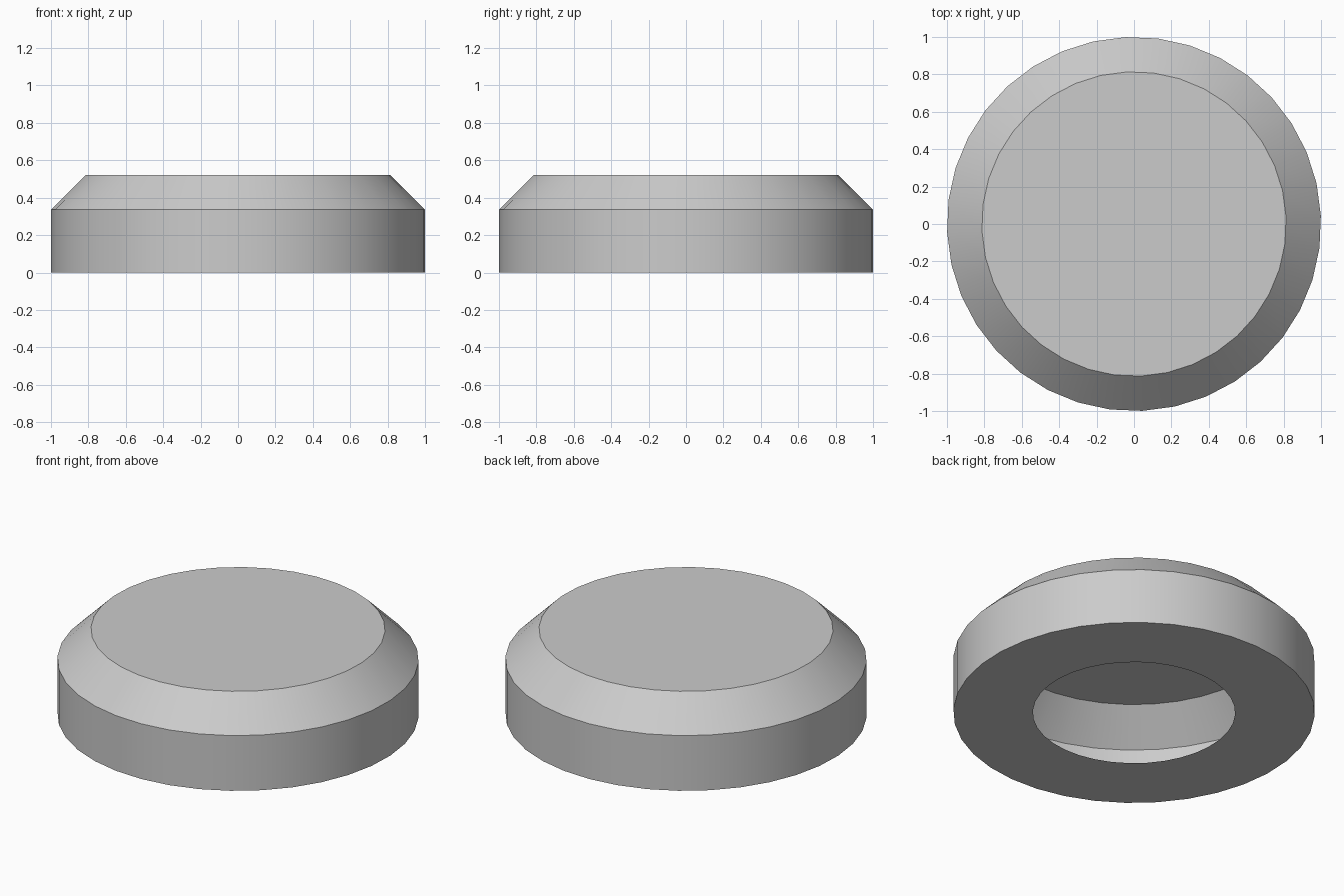
import bpy, bmesh
from math import cos, sin, tau, radians

if "Cube" in bpy.data.objects:
    bpy.data.objects.remove(bpy.data.objects["Cube"])

SIDES = 36
PHASE = radians(2.6)
# radius, height: hole rim, base edge, bevel start, flat top edge
PROFILE = [(0.56, 0.0), (1.0, 0.0), (1.0, 0.337), (0.814, 0.521)]

# hollow thin shell: rings bridged along the profile
bm = bmesh.new()
rings = [[bm.verts.new((r * cos(PHASE + tau * i / SIDES),
                        r * sin(PHASE + tau * i / SIDES), z))
          for i in range(SIDES)] for r, z in PROFILE]
for low, high in zip(rings, rings[1:]):
    for i in range(SIDES):
        j = (i + 1) % SIDES
        bm.faces.new((low[i], low[j], high[j], high[i]))

# flat closed top; the hole underneath stays open
bm.faces.new(rings[-1])
bm.normal_update()

mesh = bpy.data.meshes.new("bevelled_cap")
bm.to_mesh(mesh)
bm.free()
cap = bpy.data.objects.new("bevelled_cap", mesh)
bpy.context.collection.objects.link(cap)

# smooth around the sides, crisp at the rims
bpy.context.view_layer.objects.active = cap
cap.select_set(True)
bpy.ops.object.shade_smooth_by_angle(angle=radians(30))
